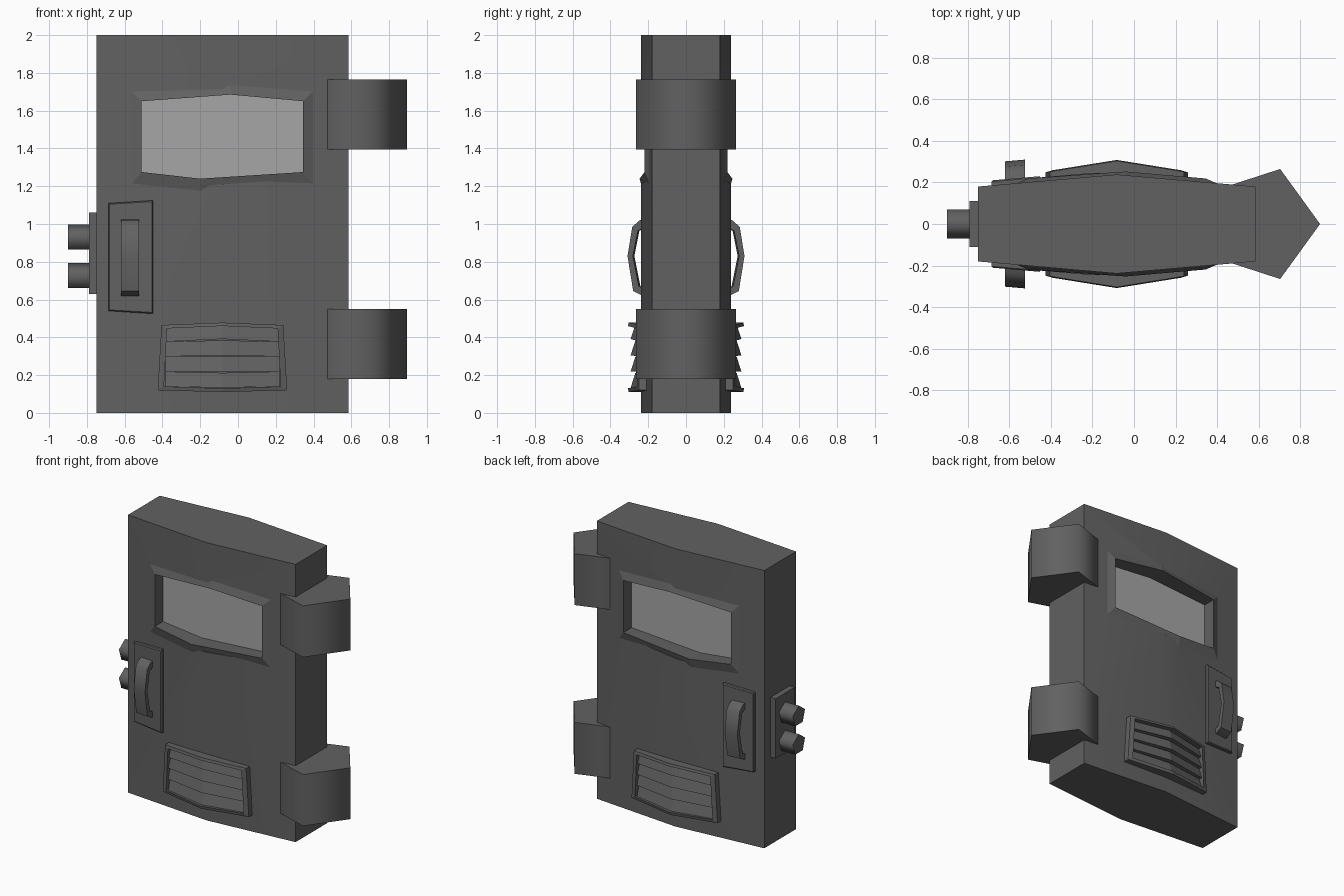
import bpy, bmesh, math
from mathutils import Matrix

if "Cube" in bpy.data.objects:
    bpy.data.objects.remove(bpy.data.objects["Cube"])

MID = -0.083


def surf(x):
    """Half thickness of the bowed door at x."""
    return 0.238 - 0.058 * abs(x - MID) / 0.668


def material(name, v):
    m = bpy.data.materials.new(name)
    m.diffuse_color = (v, v, v, 1)
    m.use_nodes = True
    m.node_tree.nodes["Principled BSDF"].inputs["Base Color"].default_value = m.diffuse_color
    return m


DARK = material("dark_metal", 0.12)
PANE = material("window_grey", 0.38)


def finish(name, bm, mat=DARK, smooth=None):
    bmesh.ops.recalc_face_normals(bm, faces=bm.faces)
    me = bpy.data.meshes.new(name)
    bm.to_mesh(me)
    bm.free()
    me.materials.append(mat)
    ob = bpy.data.objects.new(name, me)
    bpy.context.collection.objects.link(ob)
    if smooth:
        bpy.ops.object.select_all(action='DESELECT')
        ob.select_set(True)
        bpy.context.view_layer.objects.active = ob
        bpy.ops.object.shade_smooth_by_angle(angle=math.radians(smooth))
    return ob


def loft(name, loops, ring=False, mat=DARK, smooth=None):
    """Skin closed loops; cap the ends, or join last to first for a ring."""
    bm = bmesh.new()
    vs = [[bm.verts.new(p) for p in lp] for lp in loops]
    n = len(vs[0])
    pairs = list(zip(vs, vs[1:])) + ([(vs[-1], vs[0])] if ring else [])
    for a, b in pairs:
        for i in range(n):
            j = (i + 1) % n
            bm.faces.new((a[i], a[j], b[j], b[i]))
    if not ring:
        bm.faces.new(vs[0])
        bm.faces.new(vs[-1])
    return finish(name, bm, mat, smooth)


def on_door(pts, h, s):
    """Lay (x, z) points on the door face, raised by h, on side s."""
    return [(x, s * (surf(x) + h), z) for x, z in pts]


def at_y(pts, y):
    return [(x, y, z) for x, z in pts]


def prism(name, r, depth, matrix, smooth=80):
    bm = bmesh.new()
    bmesh.ops.create_cone(bm, cap_ends=True, segments=5, radius1=r, radius2=r,
                          depth=depth)
    # put one corner on local +x
    v = max(bm.verts, key=lambda v: v.co.x)
    turn = Matrix.Rotation(-math.atan2(v.co.y, v.co.x), 4, 'Z')
    bmesh.ops.transform(bm, matrix=matrix @ turn, verts=bm.verts)
    return finish(name, bm, smooth=smooth)


# Bowed door slab
outline = [(-0.75, -0.18), (MID, -0.238), (0.585, -0.18),
           (0.585, 0.18), (MID, 0.238), (-0.75, 0.18)]
door = loft("door_slab", [[(x, y, z) for x, y in outline] for z in (0, 2)])

# Window opening, raised rim and pane
inner = [(-0.51, 1.275), (-0.2, 1.24), (0.345, 1.275),
         (0.345, 1.65), (-0.04, 1.685), (-0.51, 1.65)]
outer = [(-0.57, 1.205), (-0.2, 1.165), (0.405, 1.205),
         (0.405, 1.71), (-0.04, 1.745), (-0.57, 1.71)]
middle = [((a + c) / 2, (b + d) / 2) for (a, b), (c, d) in zip(inner, outer)]
cutter = loft("window_cutter", [at_y(middle, -0.5), at_y(middle, 0.5)])
cutter.hide_render = True
mod = door.modifiers.new("opening", 'BOOLEAN')
mod.object = cutter
mod.operation = 'DIFFERENCE'
mod.solver = 'EXACT'
bpy.ops.object.select_all(action='DESELECT')
door.select_set(True)
bpy.context.view_layer.objects.active = door
bpy.ops.object.modifier_apply(modifier="opening")
bpy.data.objects.remove(cutter)
bpy.ops.object.shade_smooth_by_angle(angle=math.radians(30))

loft("window_rim", [on_door(outer, -0.003, -1), on_door(inner, 0.018, -1),
                    on_door(inner, 0.018, 1), on_door(outer, -0.003, 1)], ring=True)
loft("window_pane", [at_y(middle, -0.125), at_y(middle, 0.125)], mat=PANE)

# Five-sided hinges
for name, z in (("lower_hinge", 0.365), ("upper_hinge", 1.58)):
    prism(name, 0.278, 0.37, Matrix.Translation((0.617, 0, z)))

# Lock plate and two bolts on the closing edge
plate = [(-0.11, 0.63), (0.11, 0.63), (0.11, 1.06), (-0.11, 1.06)]
loft("lock_plate", [[(x, y, z) for y, z in plate] for x in (-0.79, -0.74)])
for name, z in (("lower_bolt", 0.72), ("upper_bolt", 0.925)):
    prism(name, 0.073, 0.14, Matrix.Translation((-0.83, 0, z))
          @ Matrix.Rotation(math.radians(-90), 4, 'Y'))

# Fittings repeated on the front and back faces
for side, s in (("front", -1), ("back", 1)):
    # Handle with its backing plate
    back = [(-0.685, 0.54), (-0.45, 0.525), (-0.45, 1.125), (-0.685, 1.11)]
    face = [(-0.68, 0.545), (-0.455, 0.532), (-0.455, 1.118), (-0.68, 1.105)]
    loft(side + "_handle_plate", [on_door(back, -0.03, s), on_door(back, 0.018, s),
                                  on_door(face, 0.024, s)])
    grip = [(0.0, 1.03), (0.045, 1.02), (0.085, 0.985), (0.11, 0.83), (0.08, 0.645),
            (0.03, 0.62), (0.0, 0.62), (0.0, 0.65), (0.05, 0.67), (0.082, 0.83),
            (0.055, 0.965), (0.0, 0.99)]
    loft(side + "_handle", [[(x, s * (surf(x) + h), z) for h, z in grip]
                            for x in (-0.62, -0.525)], smooth=40)

    # Vent frame, bulging more at the centre
    out = [(-0.425, 0.12), (MID, 0.11), (0.26, 0.12),
           (0.24, 0.465), (MID, 0.478), (-0.405, 0.465)]
    inn = [(-0.392, 0.14), (MID, 0.13), (0.226, 0.14),
           (0.21, 0.447), (MID, 0.46), (-0.376, 0.447)]

    def bulge(pts, h):
        return [(x, s * (surf(x) + h + 0.025 * (1 - abs(x - MID) / 0.34)), z)
                for x, z in pts]

    loft(side + "_vent_frame", [bulge(out, -0.06), bulge(out, 0.04), bulge(inn, 0.045),
                                bulge(inn, -0.06)], ring=True)

    # Louvre slats leaning outward at the bottom
    for i in range(4):
        z = 0.14 + 0.079 * i
        sec = [(-0.05, z), (0.03, z), (0.005, z + 0.079), (-0.05, z + 0.079)]
        loops = []
        for x, dz in ((-0.385, 0), (MID, 0.007 * (i - 1)), (0.219, 0)):
            loops.append([bulge([(x, zz + dz)], h)[0] for h, zz in sec])
        loft(f"{side}_vent_slat_{i + 1}", loops)
